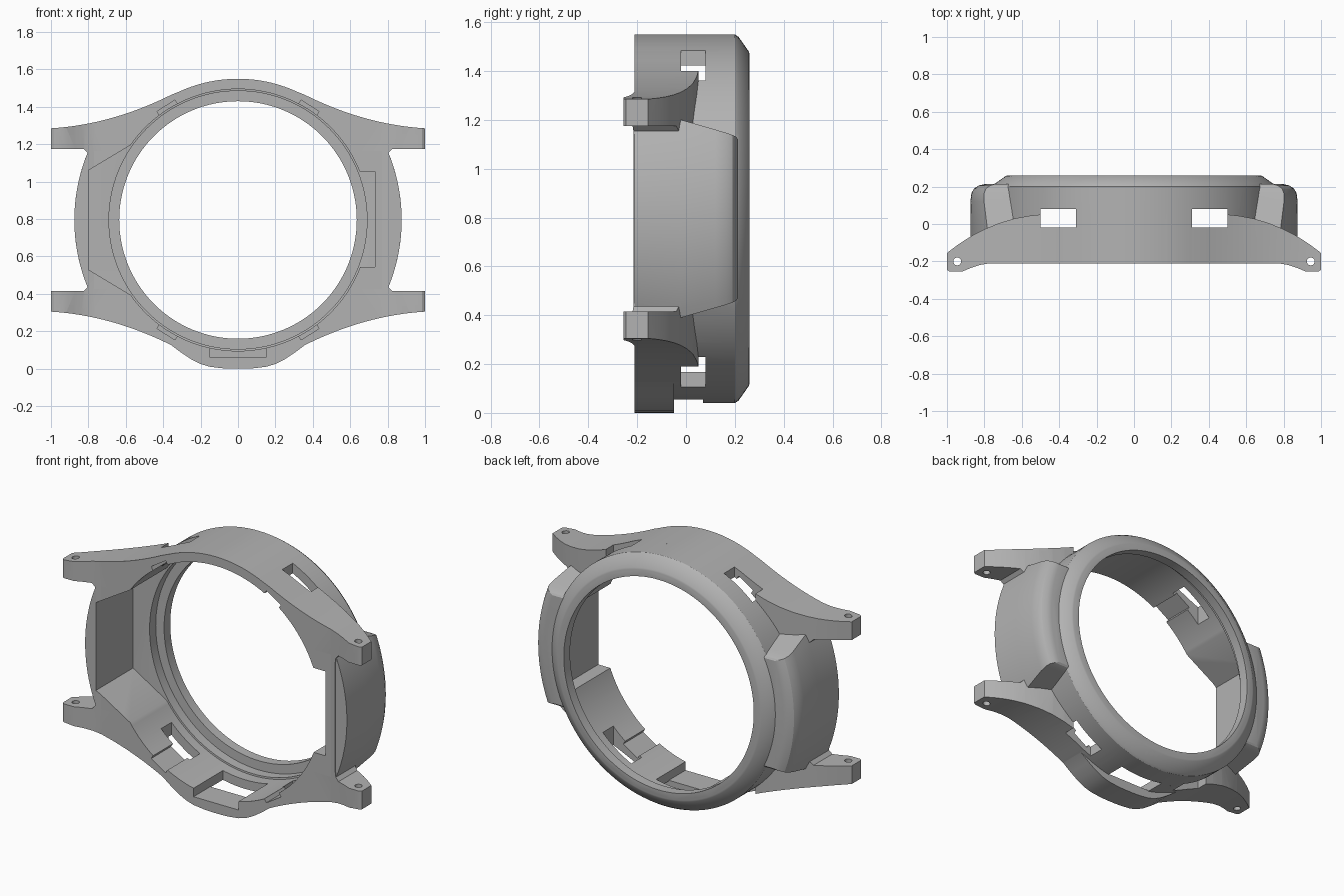
import bpy, bmesh, math
from mathutils import Matrix, Vector

if "Cube" in bpy.data.objects:
    bpy.data.objects.remove(bpy.data.objects["Cube"])

CZ = 0.795  # height of the ring centre
grey = bpy.data.materials.new("satin_grey")
grey.use_nodes = True
grey.diffuse_color = (0.45, 0.45, 0.45, 1)
grey.node_tree.nodes["Principled BSDF"].inputs["Base Color"].default_value = (0.45, 0.45, 0.45, 1)


def loft(name, rings, closed=False):
    """Skin equal-length point rings; cap the ends unless closed on itself."""
    bm = bmesh.new()
    rows = [[bm.verts.new(p) for p in ring] for ring in rings]
    pairs = list(zip(rows, rows[1:])) + ([(rows[-1], rows[0])] if closed else [])
    for a, b in pairs:
        for i in range(len(a)):
            j = (i + 1) % len(a)
            bm.faces.new((a[i], a[j], b[j], b[i]))
    if not closed:
        bm.faces.new(rows[0])
        bm.faces.new(rows[-1])
    bmesh.ops.recalc_face_normals(bm, faces=bm.faces)
    mesh = bpy.data.meshes.new(name)
    bm.to_mesh(mesh)
    bm.free()
    obj = bpy.data.objects.new(name, mesh)
    bpy.context.collection.objects.link(obj)
    mesh.materials.append(grey)
    return obj


def prism_y(name, pts, y0, y1):
    return loft(name, [[(x, y, z) for x, z in pts] for y in (y0, y1)])


def box(name, x, y, z):
    return prism_y(name, [(x[0], z[0]), (x[1], z[0]), (x[1], z[1]), (x[0], z[1])], *y)


def lathe(name, profile, n=128):
    """Stack of circles about the y axis through the ring centre."""
    angles = [2 * math.pi * i / n for i in range(n)]
    return loft(name, [[(r * math.cos(a), y, CZ + r * math.sin(a)) for a in angles]
                       for r, y in profile])


def boolean(target, tool, op):
    mod = target.modifiers.new(op, 'BOOLEAN')
    mod.operation, mod.object, mod.solver = op, tool, 'EXACT'
    bpy.context.view_layer.objects.active = target
    bpy.ops.object.modifier_apply(modifier=mod.name)
    bpy.data.objects.remove(tool)


# Main ring with a chamfered back rim
case = lathe("watch_case", [(0.755, -0.21), (0.755, 0.2), (0.745, 0.215), (0.685, 0.257), (0.675, 0.26)])

# Lugs: front outline crossed with the curved side profile
edge = []
for i in range(17):
    u = 0.64 * i / 16
    edge.append((1 - u, 0.49 + 0.06 * u + 0.34 * u * u))
for i in range(1, 8):
    x = 0.36 - 0.045 * i
    edge.append((x, math.sqrt(0.755 ** 2 - x * x)))
inner = [(0.8, 0.33), (0.805, 0.36), (0.825, 0.38), (1, 0.38)]
quarter = inner + edge
half = quarter + [(0, 0.755)] + [(-x, z) for x, z in reversed(quarter)]
outline = half + [(-x, -z) for x, z in half]
lugs = prism_y("lugs", [(x, CZ + z) for x, z in outline], -0.4, 0.4)

upper = [(1, -0.155), (0.95, -0.117), (0.9, -0.083), (0.85, -0.053), (0.8, -0.028),
         (0.72, 0.005), (0.64, 0.029), (0.56, 0.044), (0.48, 0.053)]
lower = [(0.77, -0.21), (0.82, -0.218), (0.87, -0.234), (0.92, -0.255), (0.985, -0.255), (1, -0.245)]
side = lower + upper
plan = side + [(-x, y) for x, y in reversed(side)]
boolean(lugs, loft("lug_profile", [[(x * 1.0001, y, z) for x, y in plan] for z in (-0.2, 1.8)]), 'INTERSECT')
boolean(case, lugs, 'UNION')

# Bulging flanks with a rounded back shoulder
for s in (1, -1):
    rings = []
    for y, h, inset in ((-0.21, 0.37, 0), (-0.02, 0.405, 0), (0.12, 0.365, 0), (0.165, 0.352, 0.006),
                        (0.19, 0.343, 0.02), (0.206, 0.335, 0.045), (0.213, 0.325, 0.075)):
        ring = [(s * 0.5, y, CZ - h), (s * 0.5, y, CZ + h)]
        for i in range(25):
            z = h - 2 * h * i / 24
            ring.append((s * (math.sqrt(0.95 ** 2 - z * z) - 0.075 - inset), y, CZ + z))
        rings.append(ring)
    boolean(case, loft("flank", rings), 'UNION')

# Thickened lip at the bottom front
lip = [(0.44, 0.2), (0.36, 0.128), (0.3, 0.083), (0.25, 0.05), (0.2, 0.025), (0.15, 0.01), (0.08, 0.002),
       (0.03, 0)]
boolean(case, prism_y("bottom_lip", lip + [(-x, z) for x, z in reversed(lip)], -0.21, -0.05), 'UNION')

# Stepped bore
boolean(case, lathe("bore", [(0.7, -0.5), (0.7, 0.14), (0.69, 0.141), (0.69, 0.2),
                             (0.635, 0.201), (0.635, 0.5)]), 'DIFFERENCE')

# Inner pockets on both flanks
pocket = [(-0.8, 0.265), (-0.5, 0.445), (-0.3, 0.3), (-0.3, -0.3), (-0.5, -0.445), (-0.8, -0.265)]
boolean(case, prism_y("trapezoid_pocket", [(x, CZ + z) for x, z in pocket], -0.5, 0.14), 'DIFFERENCE')
boolean(case, box("square_pocket", (0.4, 0.733), (-0.5, 0.14), (0.543, 1.053)), 'DIFFERENCE')

# Bottom port: recess from the front, then open through the wall
boolean(case, box("port_recess", (-0.15, 0.15), (-0.5, 0.0), (0.06, 0.3)), 'DIFFERENCE')
boolean(case, box("port_opening", (-0.15, 0.15), (-0.05, 0.07), (-0.2, 0.3)), 'DIFFERENCE')

# Wall slots, inner catches and pin holes, four of each
for sx in (1, -1):
    for sz in (1, -1):
        xs = sorted((sx * 0.31, sx * 0.5))
        zs = sorted((CZ + sz * 0.4, CZ + sz * 0.9))
        boolean(case, box("slot", xs, (-0.02, 0.08), zs), 'DIFFERENCE')
        a = math.atan2(sz * 0.61, sx * 0.385)
        catch = box("catch", (0.6, 0.722), (-0.5, 0.03), (-0.057, 0.057))
        catch.data.transform(Matrix.Translation((0, 0, CZ)) @ Matrix.Rotation(-a, 4, 'Y'))
        boolean(case, catch, 'DIFFERENCE')
        ring = [(sx * 0.945 + 0.021 * math.cos(t * math.pi / 12),
                 -0.2 + 0.021 * math.sin(t * math.pi / 12)) for t in range(24)]
        boolean(case, loft("pin_hole", [[(x, y, CZ + sz * h) for x, y in ring] for h in (0.3, 0.6)]),
                'DIFFERENCE')

# Smooth curved walls, keep machined edges crisp
bpy.ops.object.select_all(action='DESELECT')
case.select_set(True)
bpy.context.view_layer.objects.active = case
bpy.ops.object.shade_smooth_by_angle(angle=math.radians(25))
